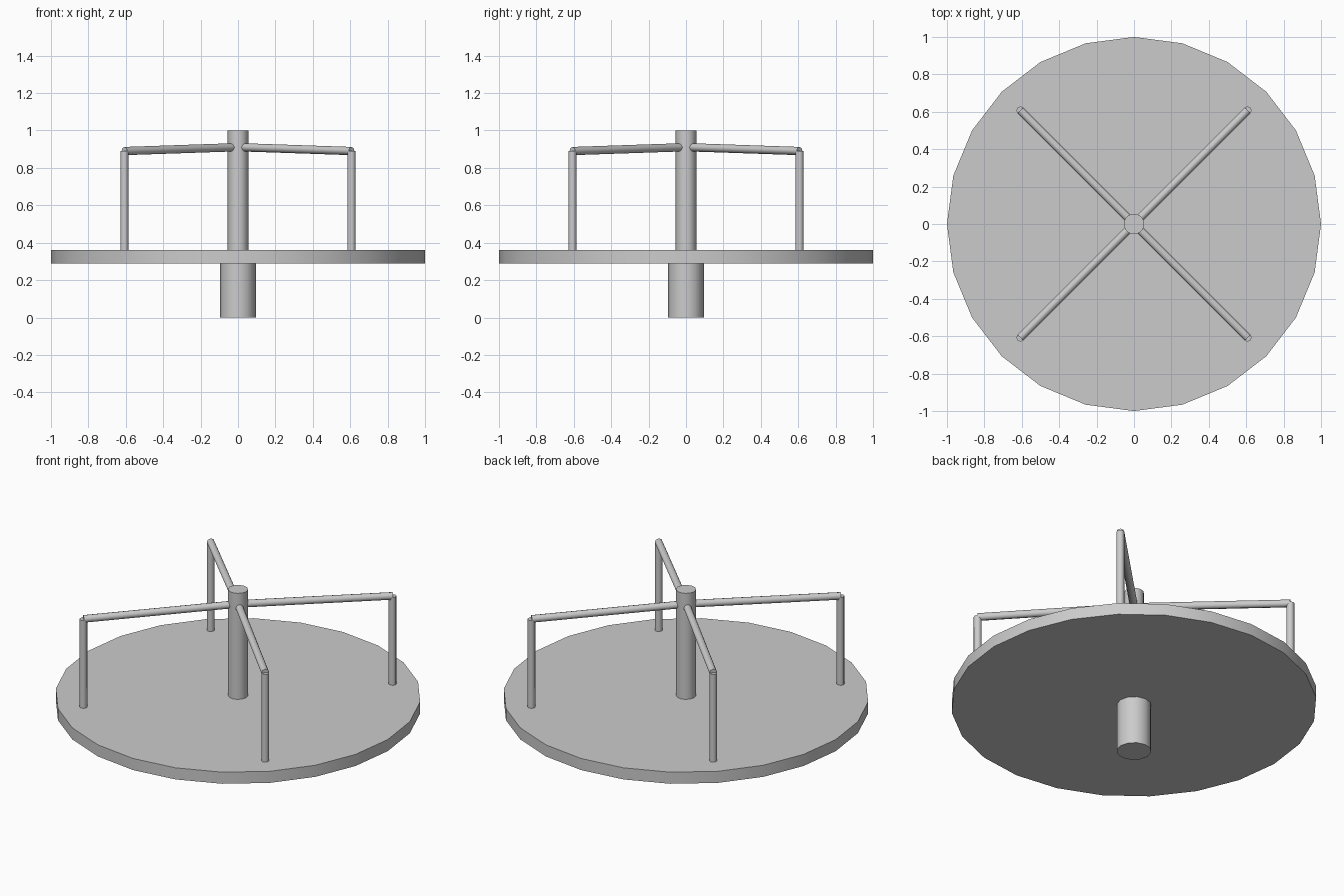
import bpy, math
from mathutils import Vector

if "Cube" in bpy.data.objects:
    bpy.data.objects.remove(bpy.data.objects["Cube"])


def rod(name, start, end, radius, sides):
    """Capped cylinder between two points, smooth sides with sharp rims."""
    a, b = Vector(start), Vector(end)
    d = b - a
    tilt = math.atan2(math.hypot(d.x, d.y), d.z)
    bpy.ops.mesh.primitive_cylinder_add(
        vertices=sides, radius=radius, depth=d.length, location=(a + b) / 2,
        rotation=(0, tilt, math.atan2(d.y, d.x)))
    ob = bpy.context.object
    ob.name = name
    bpy.ops.object.shade_smooth_by_angle(angle=math.radians(50))
    return ob


# Ground pedestal, round platform and centre pole
rod("pedestal", (0, 0, 0), (0, 0, 0.30), 0.095, 12)
rod("platform", (0, 0, 0.29), (0, 0, 0.36), 1.0, 24)
rod("centre_pole", (0, 0, 0.35), (0, 0, 1.0), 0.055, 12)

# Four hand rails: an upright near the rim and a sloping bar to the pole
R = 0.607
for i, (sx, sy) in enumerate([(1, 1), (-1, 1), (-1, -1), (1, -1)], 1):
    rod(f"rail_upright_{i}", (sx * R, sy * R, 0.35), (sx * R, sy * R, 0.89), 0.022, 8)
    rod(f"rail_bar_{i}", (sx * 0.02, sy * 0.02, 0.91), (sx * R, sy * R, 0.89), 0.022, 8)
